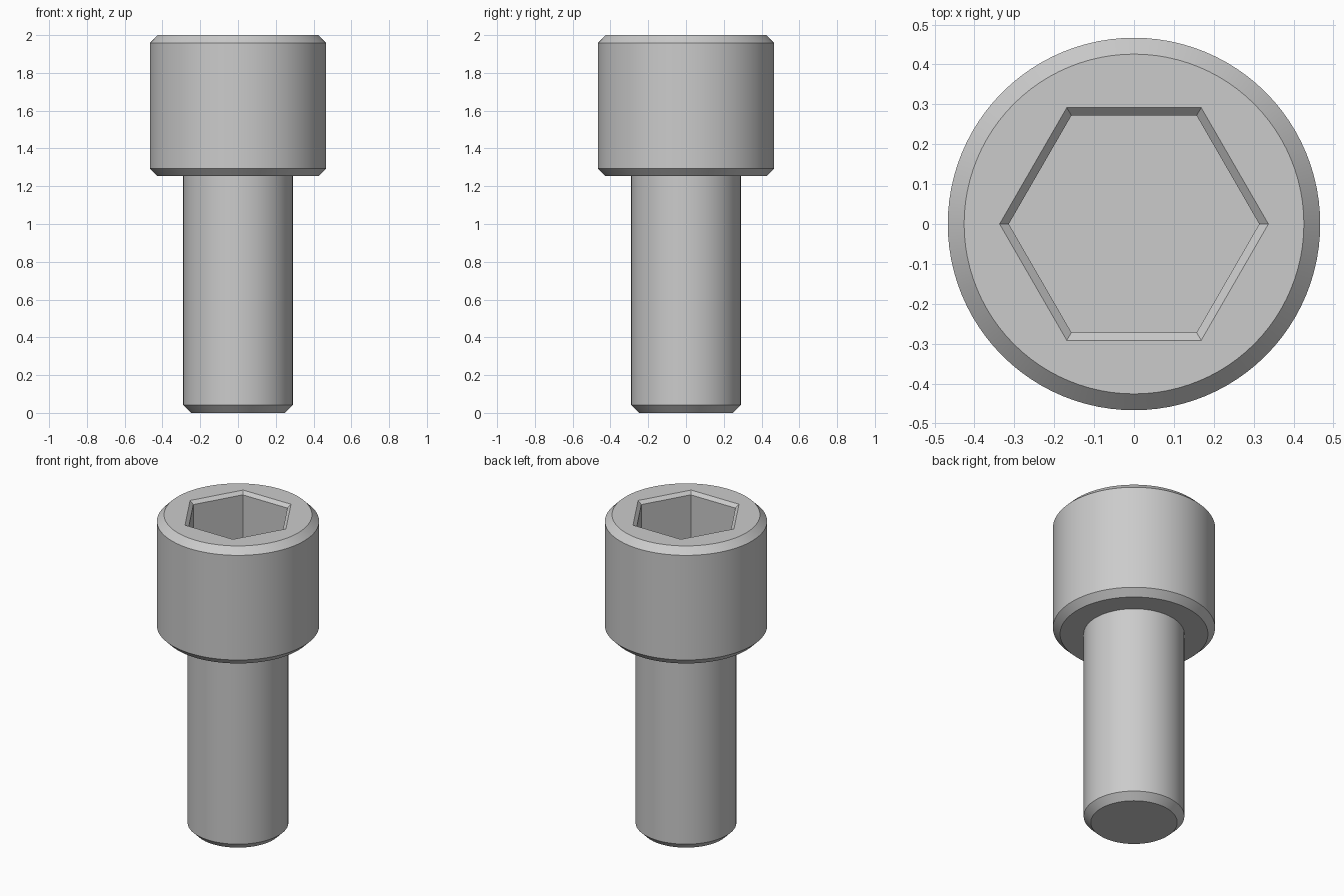
import bpy, bmesh, math
from mathutils import Vector

if "Cube" in bpy.data.objects:
    bpy.data.objects.remove(bpy.data.objects["Cube"])

steel = bpy.data.materials.new("steel_grey")
steel.use_nodes = True
colour = (0.6, 0.6, 0.6, 1)
steel.diffuse_color = colour
steel.node_tree.nodes["Principled BSDF"].inputs["Base Color"].default_value = colour


def lathe(name, profile, sides):
    """Stack rings of (radius, height) into a closed solid."""
    bm = bmesh.new()
    rings = []
    for r, z in profile:
        angles = [math.tau * i / sides for i in range(sides)]
        rings.append([bm.verts.new((r * math.cos(a), r * math.sin(a), z)) for a in angles])
    for low, high in zip(rings, rings[1:]):
        for i in range(sides):
            j = (i + 1) % sides
            bm.faces.new((low[i], low[j], high[j], high[i]))
    bm.faces.new(rings[0][::-1])
    bm.faces.new(rings[-1])
    bmesh.ops.recalc_face_normals(bm, faces=bm.faces)
    mesh = bpy.data.meshes.new(name)
    bm.to_mesh(mesh)
    bm.free()
    mesh.materials.append(steel)
    obj = bpy.data.objects.new(name, mesh)
    bpy.context.collection.objects.link(obj)
    return obj


# Shank and cylindrical head, with chamfered rims
shank_r, head_r, under_z, top_z, bevel = 0.29, 0.467, 1.253, 2.0, 0.041
bolt = lathe("socket_head_bolt", [
    (shank_r - bevel, 0), (shank_r, bevel),
    (shank_r, under_z), (head_r - bevel, under_z),
    (head_r, under_z + bevel), (head_r, top_z - bevel),
    (head_r - bevel, top_z)], 96)

# Hexagonal socket with a chamfered mouth
socket_r, lip, depth = 0.314, 0.023, 0.38
cutter = lathe("socket_cutter", [
    (socket_r, top_z - depth), (socket_r, top_z - 0.02),
    (socket_r + 2 * lip, top_z + 0.02)], 6)
cutter.hide_render = True

cut = bolt.modifiers.new("hex_socket", 'BOOLEAN')
cut.operation = 'DIFFERENCE'
cut.solver = 'EXACT'
cut.object = cutter
bpy.ops.object.select_all(action='DESELECT')
bpy.context.view_layer.objects.active = bolt
bolt.select_set(True)
bpy.ops.object.modifier_apply(modifier=cut.name)
bpy.data.objects.remove(cutter)

# Smooth round walls, crisp edges
bpy.ops.object.shade_smooth_by_angle(angle=math.radians(30))
